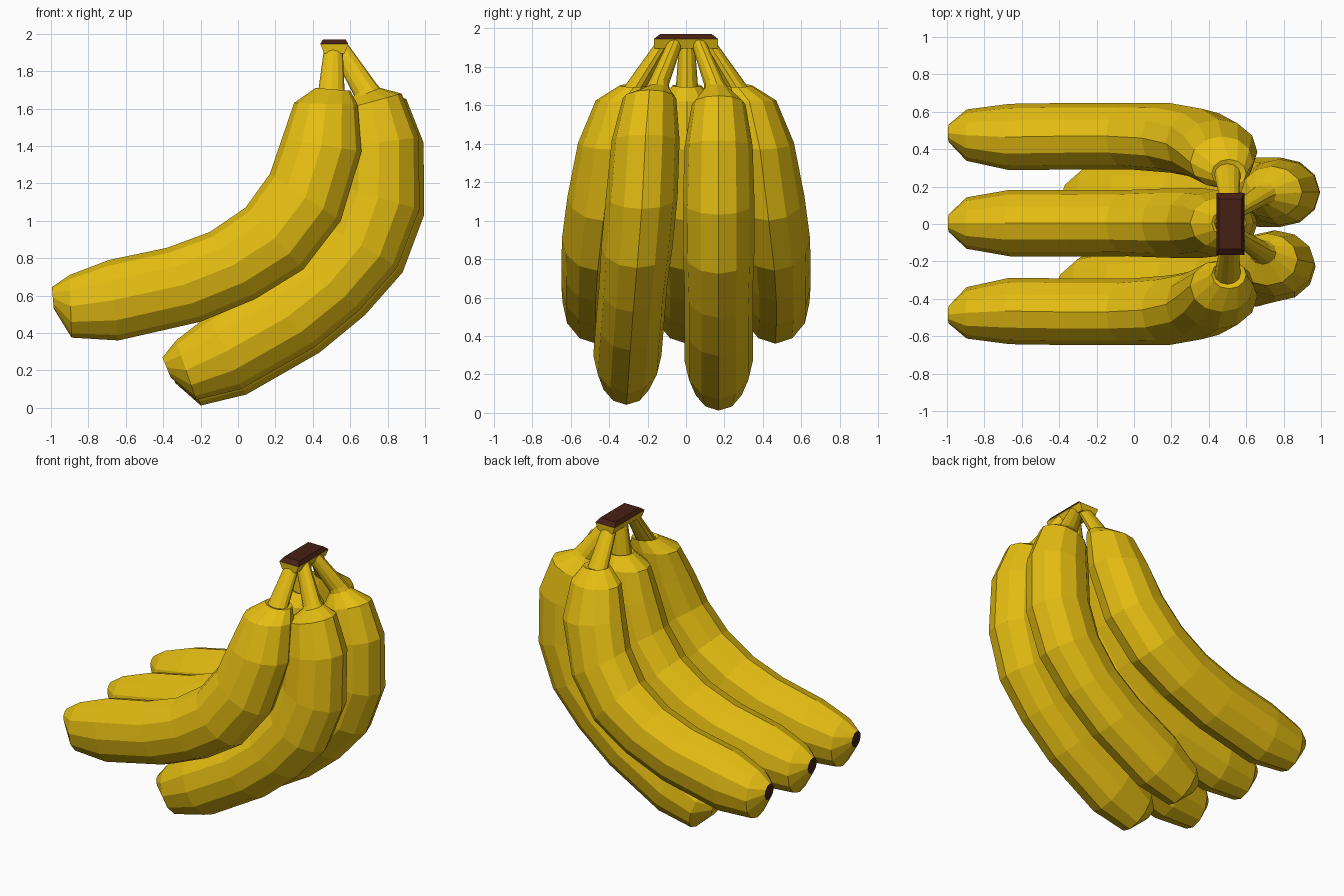
import bpy, bmesh, math
from mathutils import Matrix, Vector

if "Cube" in bpy.data.objects:
    bpy.data.objects.remove(bpy.data.objects["Cube"])


def material(name, rgb):
    m = bpy.data.materials.new(name)
    m.diffuse_color = (*rgb, 1)
    m.use_nodes = True
    m.node_tree.nodes["Principled BSDF"].inputs["Base Color"].default_value = m.diffuse_color
    return m


yellow = material("banana_yellow", (0.78, 0.51, 0.006))
brown = material("dark_brown", (0.062, 0.014, 0.007))
SIDES = 12

# Side profile of one banana: inner and outer edge (x, z) of each ring, stalk end first
BODY = [((.30, 1.63), (.64, 1.62)), ((.235, 1.44), (.66, 1.37)), ((.17, 1.25), (.55, 1.0)),
        ((.04, 1.07), (.35, .74)), ((-.15, .94), (.09, .58)), ((-.38, .855), (-.20, .46)),
        ((-.69, .79), (-.64, .36)), ((-.90, .71), (-.89, .375)), ((-.995, .645), (-.985, .53))]
STEM = [((.46, 1.92), (.56, 1.92)), ((.43, 1.70), (.57, 1.69)), ((.415, 1.71), (.60, 1.695))]
LOW_STEM = [((.505, 1.89), (.59, 1.94)), ((.62, 1.67), (.735, 1.74)), ((.61, 1.65), (.76, 1.71))]


def tilt(p, dx, dz):
    # Swing a profile point down into the position of the lower row
    rot = Matrix.Rotation(math.radians(17), 2)
    q = rot @ (Vector(p) - Vector((.64, 1.62)))
    return (q.x + .90 + dx, q.y + 1.65 + dz)


def banana(name, pairs, ys, tip):
    # Loft oval rings through the profile pairs, with a sideways offset per ring
    bm = bmesh.new()
    rings = []
    for (a, b), y in zip(pairs, ys):
        a, b = Vector((a[0], y, a[1])), Vector((b[0], y, b[1]))
        c, h = (a + b) / 2, (b - a) / 2
        w = Vector((0, h.length * .82, 0))
        rings.append([bm.verts.new(c + h * math.cos(t) + w * math.sin(t))
                      for t in (2 * math.pi * i / SIDES for i in range(SIDES))])
    for r, s in zip(rings, rings[1:]):
        for i in range(SIDES):
            j = (i + 1) % SIDES
            bm.faces.new((r[i], r[j], s[j], s[i]))
    bm.faces.new(rings[0])
    bm.faces.new(rings[-1]).material_index = 1
    finish(name, bm, (yellow, tip))


def finish(name, bm, mats):
    bmesh.ops.recalc_face_normals(bm, faces=bm.faces)
    me = bpy.data.meshes.new(name)
    bm.to_mesh(me)
    bm.free()
    for m in mats:
        me.materials.append(m)
    bpy.context.collection.objects.link(bpy.data.objects.new(name, me))


# Upper row: middle banana and two mirrored outer ones
banana("middle_banana", STEM + BODY, [.005] * 12, brown)
SIDE_Y = [.12, .265, .27, .33, .385, .43, .46, .47, .47, .465, .475, .485]
for name, s in (("front_banana", -1), ("back_banana", 1)):
    banana(name, STEM + BODY, [s * y for y in SIDE_Y], brown)

# Lower row: same profile swung down
LOWER = [("lower_front_banana", -.025, .03,
          [-.06, -.145, -.15, -.19, -.21, -.23, -.255, -.275, -.29, -.305, -.31, -.31]),
         ("lower_back_banana", 0, 0, [.07, .15, .16] + [.17] * 9)]
for name, dx, dz, ys in LOWER:
    body = [(tilt(a, dx, dz), tilt(b, dx, dz)) for a, b in BODY]
    banana(name, LOW_STEM + body, ys, yellow)


def block(name, levels, mat):
    # Tapered block from (z, x half width, y half width) levels
    bm = bmesh.new()
    rings = [[bm.verts.new((.515 + sx * hx, sy * hy, z))
              for sx, sy in ((-1, -1), (1, -1), (1, 1), (-1, 1))] for z, hx, hy in levels]
    for r, s in zip(rings, rings[1:]):
        for i in range(4):
            j = (i + 1) % 4
            bm.faces.new((r[i], r[j], s[j], s[i]))
    bm.faces.new(rings[0])
    bm.faces.new(rings[-1])
    finish(name, bm, (mat,))


# Crown joining the stems, with its cut brown top
block("crown", [(1.895, .055, .165), (1.945, .075, .167)], yellow)
block("crown_top", [(1.945, .075, .167), (1.97, .06, .135)], brown)
